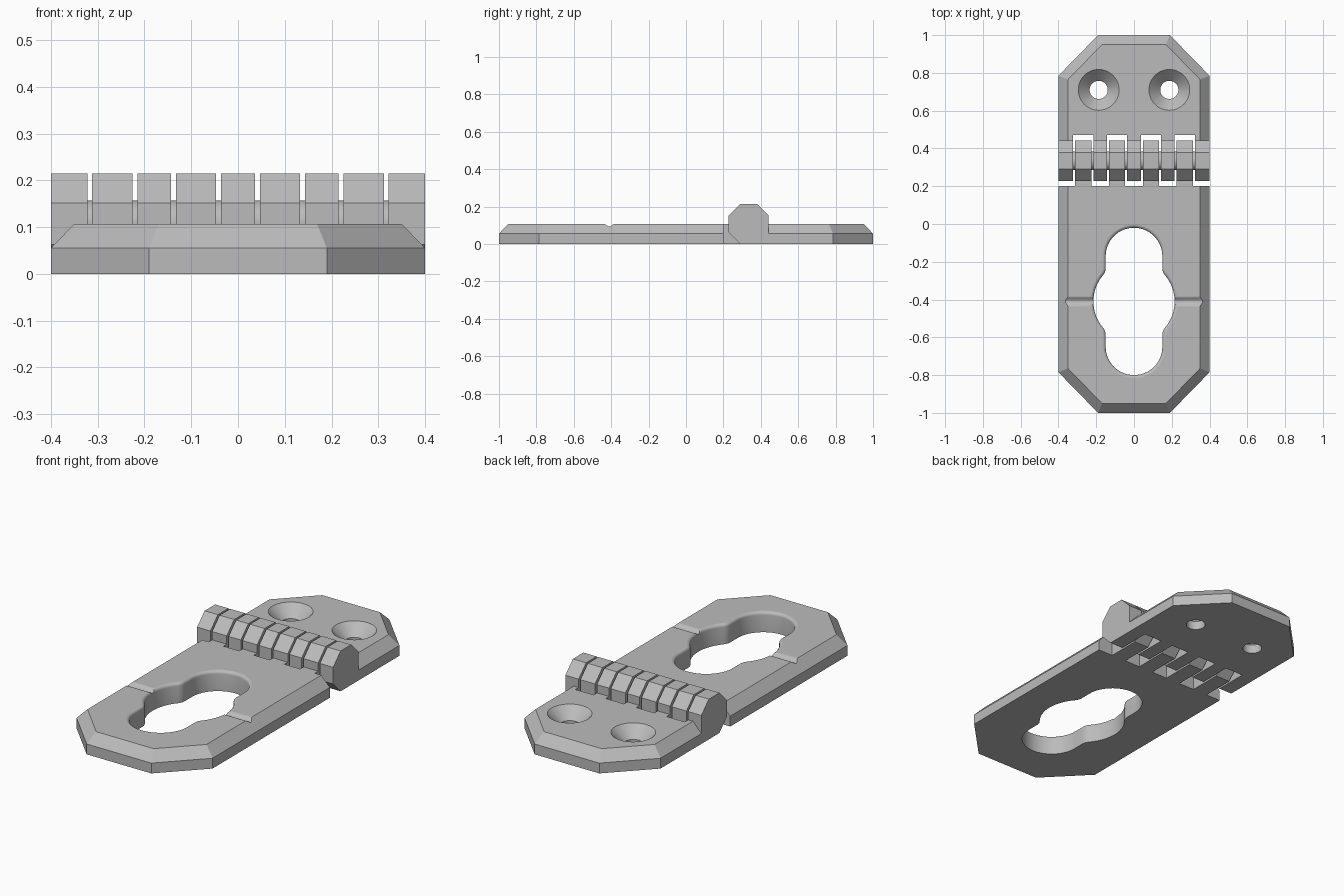
import bpy, bmesh, math
from math import sin, cos, pi

if "Cube" in bpy.data.objects:
    bpy.data.objects.remove(bpy.data.objects["Cube"])

steel = bpy.data.materials.new("plain grey")
steel.diffuse_color = (0.5, 0.5, 0.5, 1)
steel.use_nodes = True
steel.node_tree.nodes["Principled BSDF"].inputs["Base Color"].default_value = steel.diffuse_color

T, EDGE, INSET = 0.107, 0.055, 0.05      # plate thickness, chamfer start, chamfer inset
PIN_Y, R, C = 0.335, 0.107, 0.0443       # hinge axis, octagon apothem, half facet


def loft(bm, rings):
    """Skin a stack of equal-length rings and cap both ends."""
    vs = [[bm.verts.new(p) for p in ring] for ring in rings]
    n = len(vs[0])
    for a, b in zip(vs, vs[1:]):
        for i in range(n):
            j = (i + 1) % n
            bm.faces.new((a[i], a[j], b[j], b[i]))
    bm.faces.new(vs[0][::-1])
    bm.faces.new(vs[-1])


def make(name, stacks):
    bm = bmesh.new()
    for rings in stacks:
        loft(bm, rings)
    bmesh.ops.recalc_face_normals(bm, faces=bm.faces[:])
    me = bpy.data.meshes.new(name)
    bm.to_mesh(me)
    bm.free()
    me.materials.append(steel)
    ob = bpy.data.objects.new(name, me)
    bpy.context.collection.objects.link(ob)
    return ob


def boolean(ob, tool, op):
    m = ob.modifiers.new(op, 'BOOLEAN')
    m.operation, m.object, m.solver = op, tool, 'EXACT'
    bpy.context.view_layer.objects.active = ob
    bpy.ops.object.modifier_apply(modifier=m.name)
    bpy.data.objects.remove(tool)


def shade(ob):
    bpy.ops.object.select_all(action='DESELECT')
    ob.select_set(True)
    bpy.context.view_layer.objects.active = ob
    bpy.ops.object.shade_smooth_by_angle(angle=math.radians(32))
    for p in ob.data.polygons:           # broad faces stay flat
        if p.area > 0.015:
            p.use_smooth = False


def extrude_x(profile, x0, x1):
    return [[(x, y, z) for y, z in profile] for x in (x0, x1)]


def plate(name, y_in, s):
    """Chamfered leaf from y_in to the clipped end at y = s."""
    def ring(z, d):
        k = d * math.tan(pi / 8)
        half = [(0.4 - d, y_in), (0.4 - d, s * (0.785 - k)), (0.19 - k, s * (1 - d))]
        return [(x, y, z) for x, y in half] + [(-x, y, z) for x, y in half[::-1]]
    return make(name, [[ring(0, 0), ring(EDGE, 0), ring(T, INSET)]])


def circle(x, y, z, r, n=48):
    return [(x + r * cos(2 * pi * i / n), y + r * sin(2 * pi * i / n), z) for i in range(n)]


def opening(z, d):
    """Three-lobed opening grown outwards by d."""
    r, big, f, off = 0.15, 0.215, 0.06, 0.24
    fx = r + f
    fy = math.sqrt((big + f) ** 2 - fx ** 2)
    a = math.atan2(fy, fx)

    def arc(cx, cy, rad, a0, a1, n):
        return [(cx + rad * cos(a0 + (a1 - a0) * i / n),
                 cy + rad * sin(a0 + (a1 - a0) * i / n)) for i in range(n + 1)]
    q = arc(0, off, r + d, pi / 2, 0, 14)
    q += arc(fx, fy, f - d, pi, pi + a, 6)
    q += arc(0, 0, big + d, a, 0, 8)[1:]
    right = q + [(x, -y) for x, y in q[-2::-1]]
    loop = right + [(-x, y) for x, y in right[-2:0:-1]]
    return [(x, y - 0.41, z) for x, y in loop]


# Knuckle spans across the hinge: even ones belong to the rear leaf, odd to the front
spans = [(-0.4, -0.322), (-0.312, -0.226), (-0.215, -0.143), (-0.133, -0.047), (-0.036, 0.036)]
spans += [(-b, -a) for a, b in spans[3::-1]]

# Front leaf with rounded opening, cross groove and knuckles
front = plate("front_leaf", 0.2, -1)
rim = 0.016
rings = [opening(-0.1, 0)]
rings += [opening(T - rim + rim * sin(t), rim * (1 - cos(t))) for t in [i * pi / 8 for i in range(5)]]
rings.append(opening(0.2, rim))
boolean(front, make("opening_cutter", [rings]), 'DIFFERENCE')

groove = [(-0.41 + 0.03 * t / 6, T + 0.0005 - 0.0145 * (1 + cos(pi * t / 6)) / 2) for t in range(-6, 7)]
groove += [(-0.38, 0.2), (-0.44, 0.2)]
boolean(front, make("groove_cutter", [extrude_x(groove, -0.5, 0.5)]), 'DIFFERENCE')

lo, hi = PIN_Y - R, PIN_Y + R
front_knuckle = [(0.2, 0), (0.2, T), (lo, T), (lo, R + C), (PIN_Y - C, 2 * R), (PIN_Y + C, 2 * R),
                 (hi, R + C), (hi, R - C), (PIN_Y + C, 0)]
boolean(front, make("front_knuckles", [extrude_x(front_knuckle, a, b) for a, b in spans[1::2]]), 'UNION')
shade(front)

# Rear leaf with clearance notches, countersunk screw holes and knuckles
rear = plate("rear_leaf", hi, 1)
notch = [(0.4, -0.1), (0.47, -0.1), (0.47, 0.3), (0.4, 0.3)]
boolean(rear, make("notch_cutter", [extrude_x(notch, spans[i - 1][1], spans[i + 1][0])
                                    for i in (1, 3, 5, 7)]), 'DIFFERENCE')
holes = [[circle(x, 0.71, z, r) for z, r in ((-0.1, 0.048), (0.047, 0.048), (T, 0.108), (0.2, 0.108))]
         for x in (-0.187, 0.187)]
boolean(rear, make("screw_hole_cutter", holes), 'DIFFERENCE')

rear_knuckle = [(lo, R - C), (lo, R + C), (PIN_Y - C, 2 * R), (PIN_Y + C, 2 * R),
                (hi, R + C), (hi, 0), (PIN_Y - C, 0)]
boolean(rear, make("rear_knuckles", [extrude_x(rear_knuckle, a, b) for a, b in spans[0::2]]), 'UNION')
shade(rear)

# Short pin sections visible in the gaps between knuckles
pin_profile = [(PIN_Y + 0.05 * cos(i * pi / 16), R + 0.05 * sin(i * pi / 16)) for i in range(32)]
pins = make("hinge_pin", [extrude_x(pin_profile, a[1], b[0]) for a, b in zip(spans, spans[1:])])
shade(pins)
